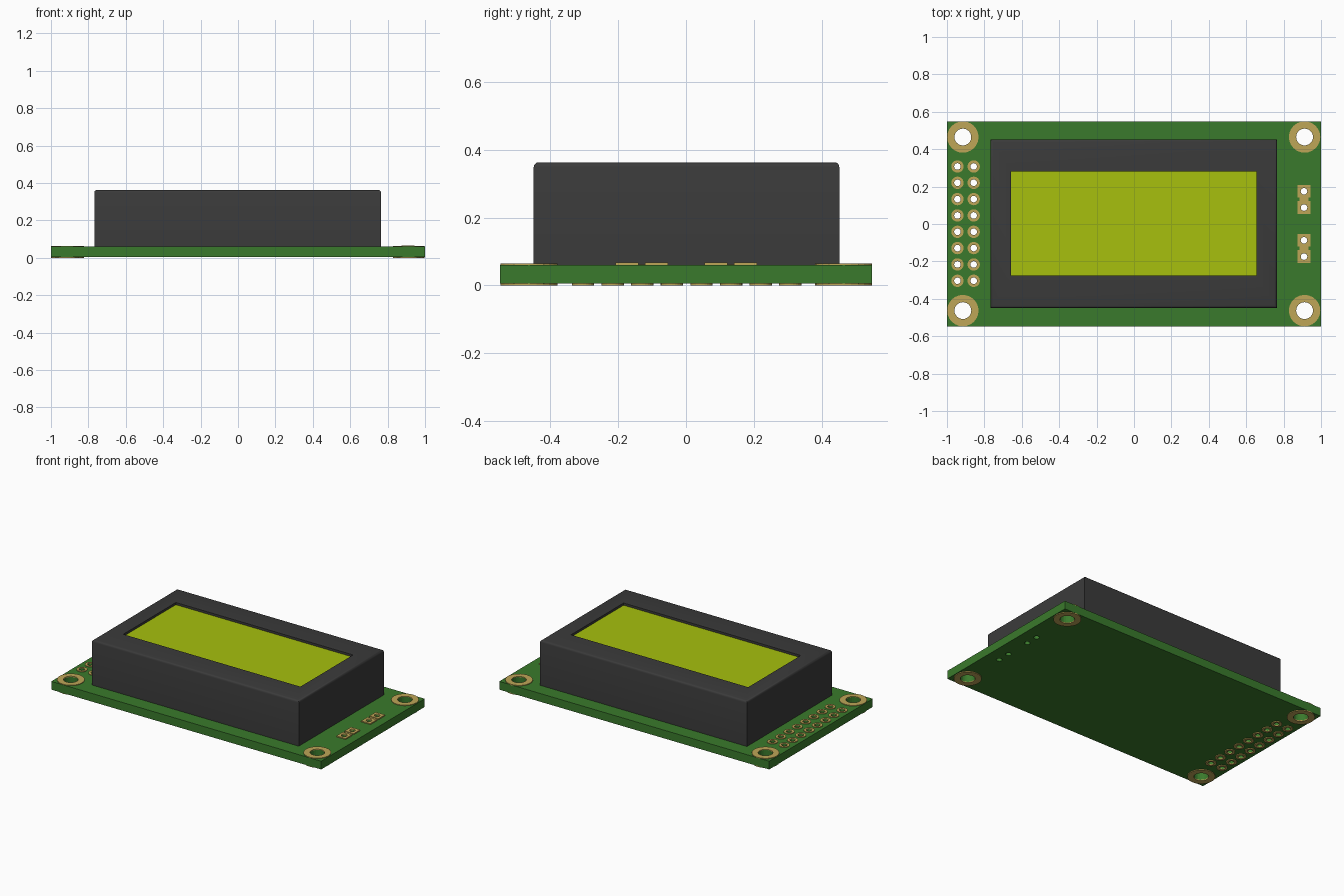
import bpy, bmesh
from math import sin, cos, tau

if "Cube" in bpy.data.objects:
    bpy.data.objects.remove(bpy.data.objects["Cube"])


def material(name, rgb):
    m = bpy.data.materials.new(name)
    m.use_nodes = True
    m.diffuse_color = (*rgb, 1)
    m.node_tree.nodes["Principled BSDF"].inputs["Base Color"].default_value = (*rgb, 1)
    return m


GREEN = material("board green", (0.042, 0.195, 0.025))
GOLD = material("pad gold", (0.52, 0.38, 0.095))
BLACK = material("frame charcoal", (0.043, 0.043, 0.043))
LIME = material("screen lime", (0.385, 0.53, 0.004))

BOTTOM, TOP = 0.005, 0.06      # board faces
SIDES = 24


def finish(bm, name, *mats):
    bmesh.ops.recalc_face_normals(bm, faces=bm.faces)
    me = bpy.data.meshes.new(name)
    bm.to_mesh(me)
    bm.free()
    ob = bpy.data.objects.new(name, me)
    bpy.context.collection.objects.link(ob)
    for m in mats:
        me.materials.append(m)
    return ob


def add_box(bm, x0, x1, y0, y1, z0, z1):
    verts = bmesh.ops.create_cube(bm, size=1)["verts"]
    for v in verts:
        v.co = (x1 if v.co.x > 0 else x0, y1 if v.co.y > 0 else y0, z1 if v.co.z > 0 else z0)
    return verts


def add_pad(bm, x, y, inner, outer, z0, z1, square=False):
    """A flat ring with a round hole and a round or square outline."""
    rings = []
    for i in range(SIDES):
        c, s = cos(tau * i / SIDES), sin(tau * i / SIDES)
        r = outer / max(abs(c), abs(s)) if square else outer
        section = ((inner, z0), (r, z0), (r, z1), (inner, z1))
        rings.append([bm.verts.new((x + c * q, y + s * q, z)) for q, z in section])
    for i in range(SIDES):
        a, b = rings[i - 1], rings[i]
        for k in range(4):
            bm.faces.new((a[k - 1], a[k], b[k], b[k - 1]))


# Hole layout: x, y, hole radius
mounts = [(x, y, 0.045) for x in (-0.915, 0.912) for y in (-0.463, 0.465)]
pins = [(x, (i - 3.5) * 0.0873 + 0.002, 0.0175) for x in (-0.944, -0.857) for i in range(8)]
links = [(0.909, y, 0.0175) for y in (-0.174, -0.087, 0.088, 0.175)]

# Circuit board with drilled holes
bm = bmesh.new()
add_box(bm, -1, 1, -0.548, 0.548, BOTTOM, TOP)
board = finish(bm, "circuit_board", GREEN)

bm = bmesh.new()
for x, y, r in mounts + pins + links:
    made = bmesh.ops.create_cone(bm, cap_ends=True, segments=SIDES, radius1=r, radius2=r, depth=0.3)
    bmesh.ops.translate(bm, verts=made["verts"], vec=(x, y, 0))
drill = finish(bm, "drill_cutter", GREEN)
drill.hide_render = True
drill.hide_viewport = True
drill.display_type = 'WIRE'
cut = board.modifiers.new("holes", 'BOOLEAN')
cut.object = drill
cut.operation = 'DIFFERENCE'
cut.solver = 'EXACT'

# Gold rings on both faces of the board
for name, holes, outer in (("mounting_pads", mounts, 0.084), ("pin_pads", pins, 0.033)):
    bm = bmesh.new()
    for x, y, r in holes:
        add_pad(bm, x, y, r, outer, TOP - 0.002, TOP + 0.004)
        add_pad(bm, x, y, r, outer, 0, BOTTOM + 0.002)
    finish(bm, name, GOLD)

# Square pads joined in pairs on the top face
bm = bmesh.new()
for x, y, r in links:
    add_pad(bm, x, y, r, 0.034, TOP - 0.002, TOP + 0.007, square=True)
for y in (-0.1305, 0.1315):
    add_box(bm, 0.885, 0.933, y - 0.011, y + 0.011, TOP - 0.002, TOP + 0.002)
finish(bm, "link_pads", GOLD)

# Display housing: rounded top edges, sunken window with a lime floor
bm = bmesh.new()
add_box(bm, -0.768, 0.765, -0.449, 0.452, TOP, 0.363)
rim = [e for e in bm.edges if all(v.co.z > 0.3 for v in e.verts)]
bmesh.ops.bevel(bm, geom=rim, offset=0.014, segments=3, profile=0.5, affect='EDGES')
bm.faces.ensure_lookup_table()
top = max(bm.faces, key=lambda f: f.calc_center_median().z)
bmesh.ops.inset_individual(bm, faces=[top], thickness=0.1)
for v in top.verts:
    v.co.x = 0.655 if v.co.x > 0 else -0.658
    v.co.y = 0.282 if v.co.y > 0 else -0.275
floor = bmesh.ops.extrude_discrete_faces(bm, faces=[top])["faces"][0]
for v in floor.verts:
    v.co.z -= 0.015
floor.material_index = 1
housing = finish(bm, "display_housing", BLACK, LIME)

# Smooth the rounded rim only
bpy.ops.object.select_all(action='DESELECT')
housing.select_set(True)
bpy.context.view_layer.objects.active = housing
bpy.ops.object.shade_smooth_by_angle(angle=0.6)
